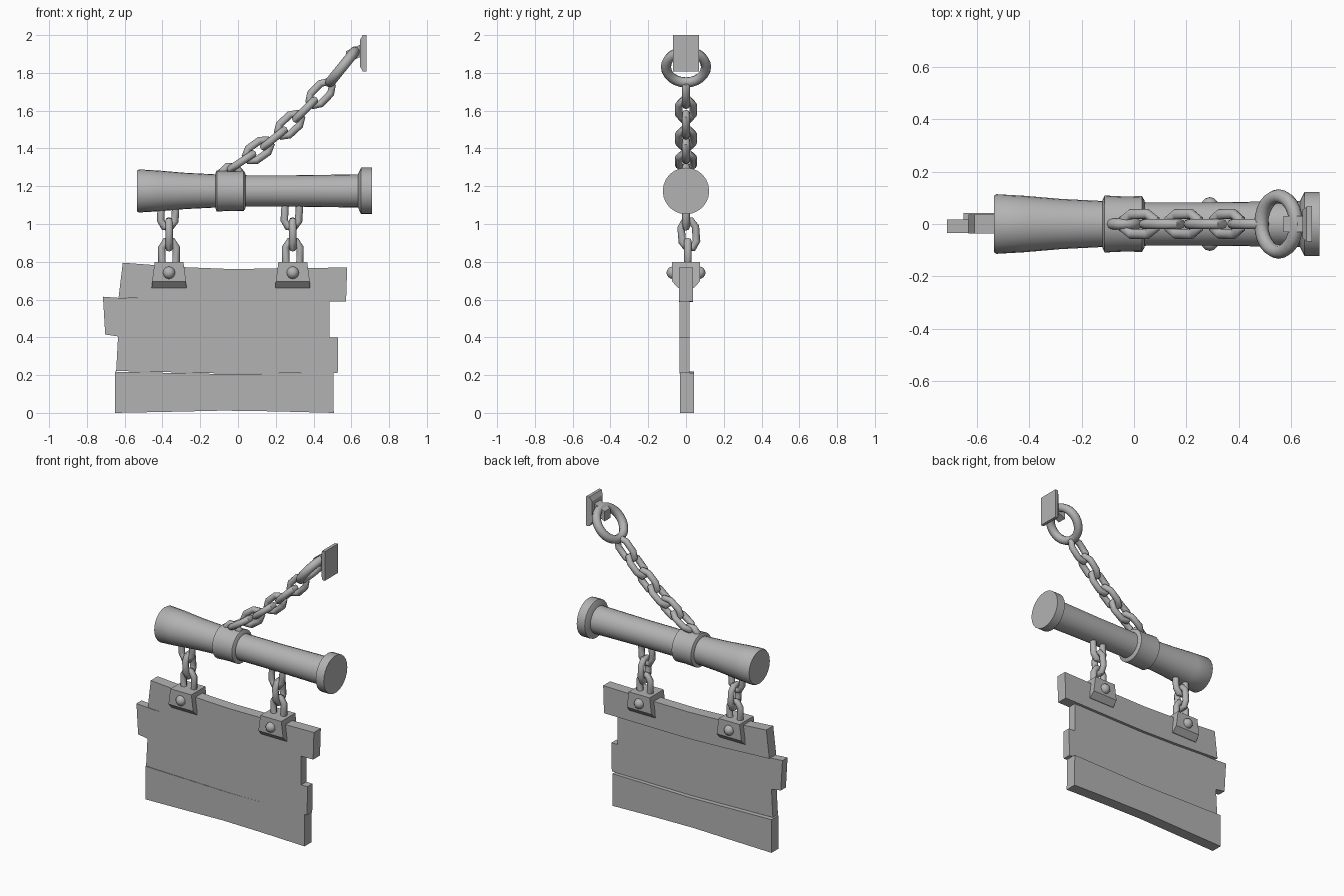
import bpy, bmesh
from math import sin, cos, tau, radians
from mathutils import Vector

cube = bpy.data.objects.get("Cube")
if cube:
    bpy.data.objects.remove(cube, do_unlink=True)

grey = bpy.data.materials.new("plain_grey")
grey.use_nodes = True
GREY = (0.45, 0.45, 0.45, 1)
grey.diffuse_color = GREY
grey.node_tree.nodes["Principled BSDF"].inputs["Base Color"].default_value = GREY


def finish(name, bm, smooth=None):
    bmesh.ops.recalc_face_normals(bm, faces=bm.faces)
    mesh = bpy.data.meshes.new(name)
    bm.to_mesh(mesh)
    bm.free()
    mesh.materials.append(grey)
    ob = bpy.data.objects.new(name, mesh)
    bpy.context.collection.objects.link(ob)
    if smooth:
        bpy.ops.object.select_all(action="DESELECT")
        ob.select_set(True)
        bpy.context.view_layer.objects.active = ob
        bpy.ops.object.shade_smooth_by_angle(angle=radians(smooth))
    return ob


def skin(name, rings, closed=False, smooth=None):
    """Bridge a row of equal rings; cap the ends unless the row is a loop."""
    bm = bmesh.new()
    rows = [[bm.verts.new(p) for p in ring] for ring in rings]
    n = len(rows[0])
    pairs = list(zip(rows, rows[1:])) + ([(rows[-1], rows[0])] if closed else [])
    for a, b in pairs:
        for i in range(n):
            j = (i + 1) % n
            bm.faces.new((a[i], a[j], b[j], b[i]))
    if not closed:
        bm.faces.new(rows[0])
        bm.faces.new(rows[-1])
    return finish(name, bm, smooth)


def lathe_x(name, profile, z, sides=24):
    rings = [[(x, r * cos(tau * i / sides), z + r * sin(tau * i / sides))
              for i in range(sides)] for x, r in profile]
    return skin(name, rings, smooth=35)


def loop_tube(name, path, normal, r, sides=8):
    """Round wire following a flat closed path."""
    rings = []
    for i, p in enumerate(path):
        tangent = (path[(i + 1) % len(path)] - path[i - 1]).normalized()
        out = tangent.cross(normal)
        rings.append([p + r * (out * cos(tau * k / sides) + normal * sin(tau * k / sides))
                      for k in range(sides)])
    return skin(name, rings, closed=True, smooth=50)


def link(name, centre, along, across):
    c, u, v = Vector(centre), Vector(along).normalized(), Vector(across).normalized()
    shape = [(0.072, -0.016), (0.072, 0.016), (0.038, 0.038), (-0.038, 0.038),
             (-0.072, 0.016), (-0.072, -0.016), (-0.038, -0.038), (0.038, -0.038)]
    return loop_tube(name, [c + u * a + v * b for a, b in shape], u.cross(v), 0.02)


def ring(name, centre, u, v, radius, wire, steps):
    c, u, v = Vector(centre), Vector(u).normalized(), Vector(v).normalized()
    path = [c + radius * (u * cos(tau * i / steps) + v * sin(tau * i / steps))
            for i in range(steps)]
    return loop_tube(name, path, u.cross(v), wire)


def plank(name, outline, front, back):
    return skin(name, [[(x, y, z) for x, z in outline] for y in (front, back)])


def rect(cx, hx, hy, z):
    return [(cx + sx * hx, sy * hy, z) for sx, sy in ((-1, -1), (1, -1), (1, 1), (-1, 1))]


# Horizontal post with flared end, collar and end cap
AXIS = 1.175
lathe_x("post", [(-0.535, 0.108), (-0.525, 0.114), (-0.42, 0.108), (-0.28, 0.096),
                 (-0.12, 0.088), (0.05, 0.083), (0.3, 0.083), (0.65, 0.088)], AXIS)
lathe_x("collar", [(-0.12, 0.092), (-0.112, 0.109), (-0.03, 0.105),
                   (0.03, 0.107), (0.04, 0.09)], AXIS)
lathe_x("post_cap", [(0.635, 0.088), (0.652, 0.123), (0.71, 0.123)], AXIS)

# Eye on the collar, large ring, wall plate and its lug
ring("collar_eye", (-0.038, 0, 1.258), (1, 0, 0.4), (-0.4, 0, 1), 0.05, 0.021, 8)
ring("wall_ring", (0.553, 0, 1.832), (0.63, 0, 0.78), (0, 1, 0), 0.106, 0.027, 24)
skin("wall_plate", [[(x, sy * hy, 1.904 + sz * hz)
                     for sy, sz in ((-1, -1), (1, -1), (1, 1), (-1, 1))]
                    for x, hy, hz in ((0.645, 0.055, 0.068), (0.66, 0.066, 0.096),
                                      (0.68, 0.068, 0.096))])
skin("wall_lug", [[(x, -0.03, z), (x, 0.03, z), (x, 0.03, z + 0.065), (x, -0.03, z + 0.065)]
                  for x, z in ((0.572, 1.85), (0.65, 1.885))])

# Slanted chain, links alternating by a quarter turn
chain = [(0.02, 1.332), (0.107, 1.39), (0.19, 1.453), (0.273, 1.525),
         (0.355, 1.605), (0.437, 1.69)]
for i, (x, z) in enumerate(chain):
    a, b = chain[max(i - 1, 0)], chain[min(i + 1, len(chain) - 1)]
    u = Vector((b[0] - a[0], 0, b[1] - a[1]))
    across = (0, 1, 0) if i % 2 == 0 else (-u.z, 0, u.x)
    link(f"slanted_link_{i + 1}", (x, 0, z), u, across)

# Hanging chains with bolted brackets
for side, cx in (("right", -0.365), ("left", 0.29)):
    link(f"{side}_upper_link", (cx - 0.005, 0, 1.055), (0.06, 0, 1), (1, 0, -0.06))
    link(f"{side}_middle_link", (cx, 0.015, 0.945), (0, -0.08, 1), (0, 1, 0.08))
    link(f"{side}_lower_link", (cx, 0.01, 0.838), (0, 0, 1), (1, 0, 0))
    skin(f"{side}_bracket", [rect(cx, 0.092, 0.04, 0.66), rect(cx, 0.09, 0.073, 0.695),
                             rect(cx, 0.076, 0.073, 0.8)])
    for face, y in (("front", -0.07), ("back", 0.07)):
        bm = bmesh.new()
        bmesh.ops.create_uvsphere(bm, u_segments=12, v_segments=8, radius=0.033)
        bmesh.ops.translate(bm, verts=bm.verts, vec=(cx, y, 0.742))
        finish(f"{side}_{face}_bolt", bm, 50)

# Sign planks, worn and uneven at the ends
plank("top_plank", [(-0.61, 0.795), (-0.3, 0.772), (-0.05, 0.762), (0.2, 0.764),
                    (0.578, 0.77), (0.572, 0.59), (0.2, 0.588), (-0.05, 0.587),
                    (-0.3, 0.595), (-0.632, 0.612)], -0.036, 0.036)
plank("middle_plank", [(-0.715, 0.615), (-0.6, 0.607), (0.485, 0.6), (0.485, 0.4),
                       (0.53, 0.4), (0.528, 0.212), (-0.05, 0.208), (-0.645, 0.222),
                       (-0.635, 0.405), (-0.703, 0.415)], -0.035, 0.018)
plank("bottom_plank", [(-0.652, 0.218), (-0.05, 0.205), (0.505, 0.212), (0.507, 0.0),
                       (0.2, 0.008), (-0.08, 0.012), (-0.35, 0.006), (-0.652, 0.0)],
      -0.032, 0.042)
